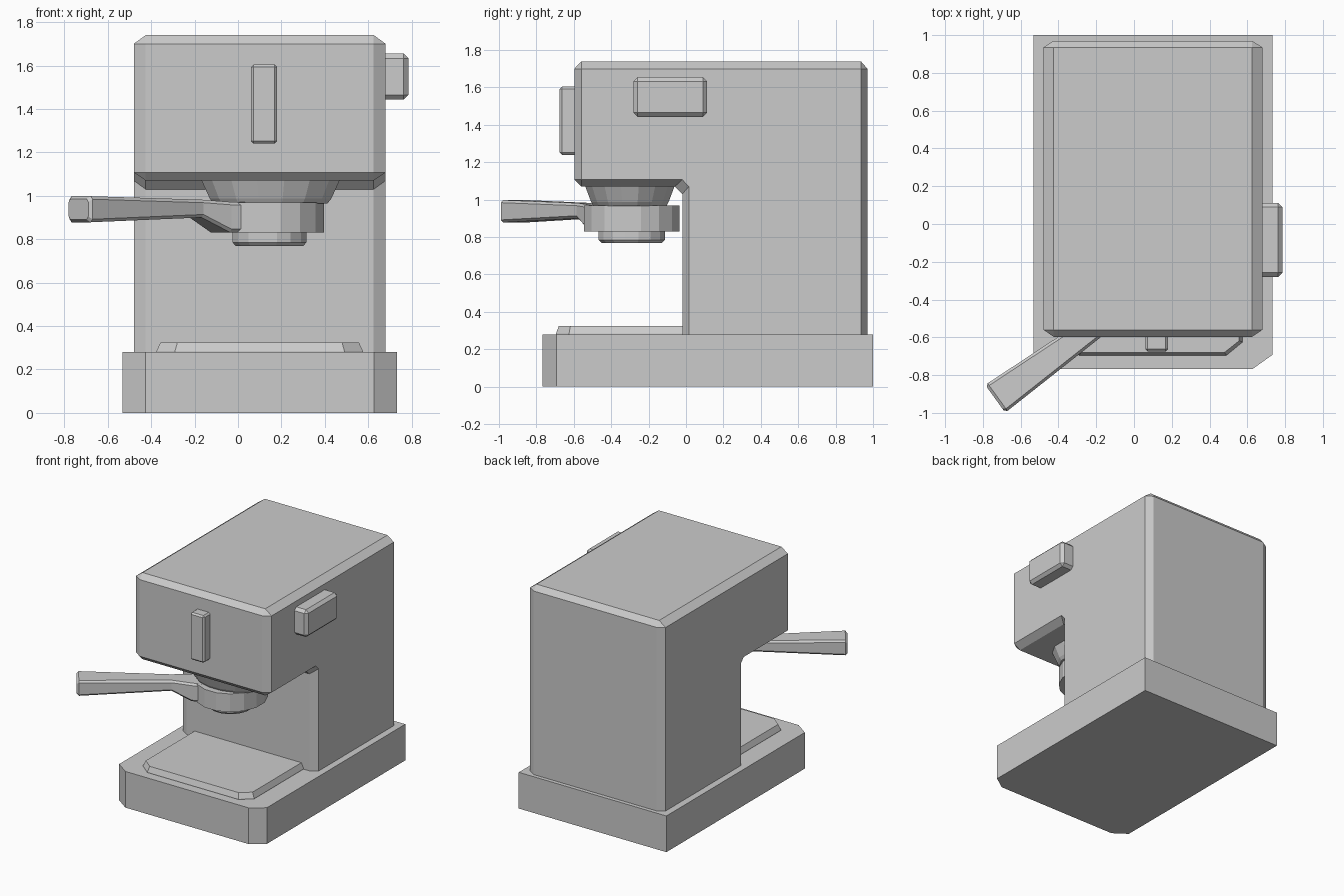
import bpy, bmesh
from math import cos, sin, pi
from mathutils import Vector

if "Cube" in bpy.data.objects:
    bpy.data.objects.remove(bpy.data.objects["Cube"])


def loft(name, sections):
    """Skin equal-length closed sections and cap both ends."""
    bm = bmesh.new()
    rings = [[bm.verts.new(p) for p in s] for s in sections]
    n = len(rings[0])
    for a, b in zip(rings, rings[1:]):
        for i in range(n):
            j = (i + 1) % n
            bm.faces.new((a[i], a[j], b[j], b[i]))
    bm.faces.new(rings[0])
    bm.faces.new(rings[-1])
    bmesh.ops.remove_doubles(bm, verts=bm.verts, dist=0.0005)
    bmesh.ops.recalc_face_normals(bm, faces=bm.faces)
    return finish(name, bm)


def finish(name, bm):
    mesh = bpy.data.meshes.new(name)
    bm.to_mesh(mesh)
    bm.free()
    ob = bpy.data.objects.new(name, mesh)
    bpy.context.collection.objects.link(ob)
    return ob


def bevel_box(name, lo, hi, width):
    bm = bmesh.new()
    bmesh.ops.create_cube(bm, size=1)
    for v in bm.verts:
        v.co = [(a + b) / 2 + c * (b - a) for a, b, c in zip(lo, hi, v.co)]
    bmesh.ops.bevel(bm, geom=bm.edges[:], offset=width, segments=1,
                    affect='EDGES')
    return finish(name, bm)


def turned(name, centre, profile, sides=16):
    """Stack of elliptical rings given as (rx, ry, z)."""
    ang = [2 * pi * (i + 0.5) / sides for i in range(sides)]
    k = 1 / cos(pi / sides)
    return loft(name, [[(centre[0] + rx * k * cos(a), centre[1] + ry * k * sin(a), z)
                        for a in ang] for rx, ry, z in profile])


CX = 0.10  # machine centre line


def front_cut_plan(hw, y0, y1, cx, cy, z):
    """Rectangle with chamfered front corners."""
    return [(CX - hw, y1, z), (CX - hw, y0 + cy, z), (CX - hw + cx, y0, z),
            (CX + hw - cx, y0, z), (CX + hw, y0 + cy, z), (CX + hw, y1, z)]


# Base and drip tray
loft("base", [front_cut_plan(0.632, -0.768, 1.0, 0.105, 0.075, z) for z in (0, 0.28)])
loft("drip_tray", [front_cut_plan(0.475, -0.695, 0.0, 0.085, 0.07, 0.27),
                   front_cut_plan(0.475, -0.695, 0.0, 0.085, 0.07, 0.285),
                   front_cut_plan(0.457, -0.68, 0.0, 0.078, 0.062, 0.325)])

# Body: overhanging side profile, with a smaller profile for the chamfered sides
full = [(-0.02, 0.27), (-0.02, 1.03), (-0.06, 1.07), (-0.56, 1.07), (-0.597, 1.107),
        (-0.597, 1.70), (-0.56, 1.74), (0.935, 1.74), (0.97, 1.70), (0.97, 0.27)]
inset = [(0.015, 0.27), (0.015, 1.07), (-0.02, 1.107), (-0.56, 1.107), (-0.56, 1.107),
         (-0.56, 1.70), (-0.56, 1.70), (0.935, 1.70), (0.935, 1.70), (0.935, 0.27)]
loft("body", [[(CX + x, y, z) for y, z in prof]
              for x, prof in ((-0.58, inset), (-0.525, full), (0.525, full), (0.58, inset))])

# Front lever and side knob
bevel_box("front_switch", (0.06, -0.675, 1.24), (0.18, -0.58, 1.605), 0.012)
bevel_box("side_knob", (0.64, -0.28, 1.443), (0.785, 0.112, 1.655), 0.022)

# Brew head, filter holder and spout
C = (0.145, -0.29)
turned("brew_head", (0.15, -0.30), [(0.32, 0.24, 1.075), (0.28, 0.207, 0.987),
                                    (0.262, 0.194, 0.965)])
turned("filter_holder", C, [(0.25, 0.255, 0.97), (0.25, 0.255, 0.83)])
turned("spout", C, [(0.17, 0.177, 0.835), (0.17, 0.177, 0.785), (0.155, 0.16, 0.768)])

# Handle: chamfered sections along a slanted axis (distance, half width, bottom, top)
d = Vector((-0.81, -0.585)).normalized()
n = Vector((-d.y, d.x))


def handle_section(t, hw, z0, z1, c=0.014):
    pts = [(-hw, z0 + c), (-hw + c, z0), (hw - c, z0), (hw, z0 + c),
           (hw, z1 - c), (hw - c, z1), (-hw + c, z1), (-hw, z1 - c)]
    return [(C[0] + d.x * t + n.x * w, C[1] + d.y * t + n.y * w, z) for w, z in pts]


loft("handle", [handle_section(*s) for s in (
    (0.20, 0.11, 0.832, 0.97), (0.28, 0.09, 0.832, 0.972), (0.42, 0.062, 0.90, 0.982),
    (1.07, 0.09, 0.878, 0.998), (1.085, 0.077, 0.89, 0.986))])
